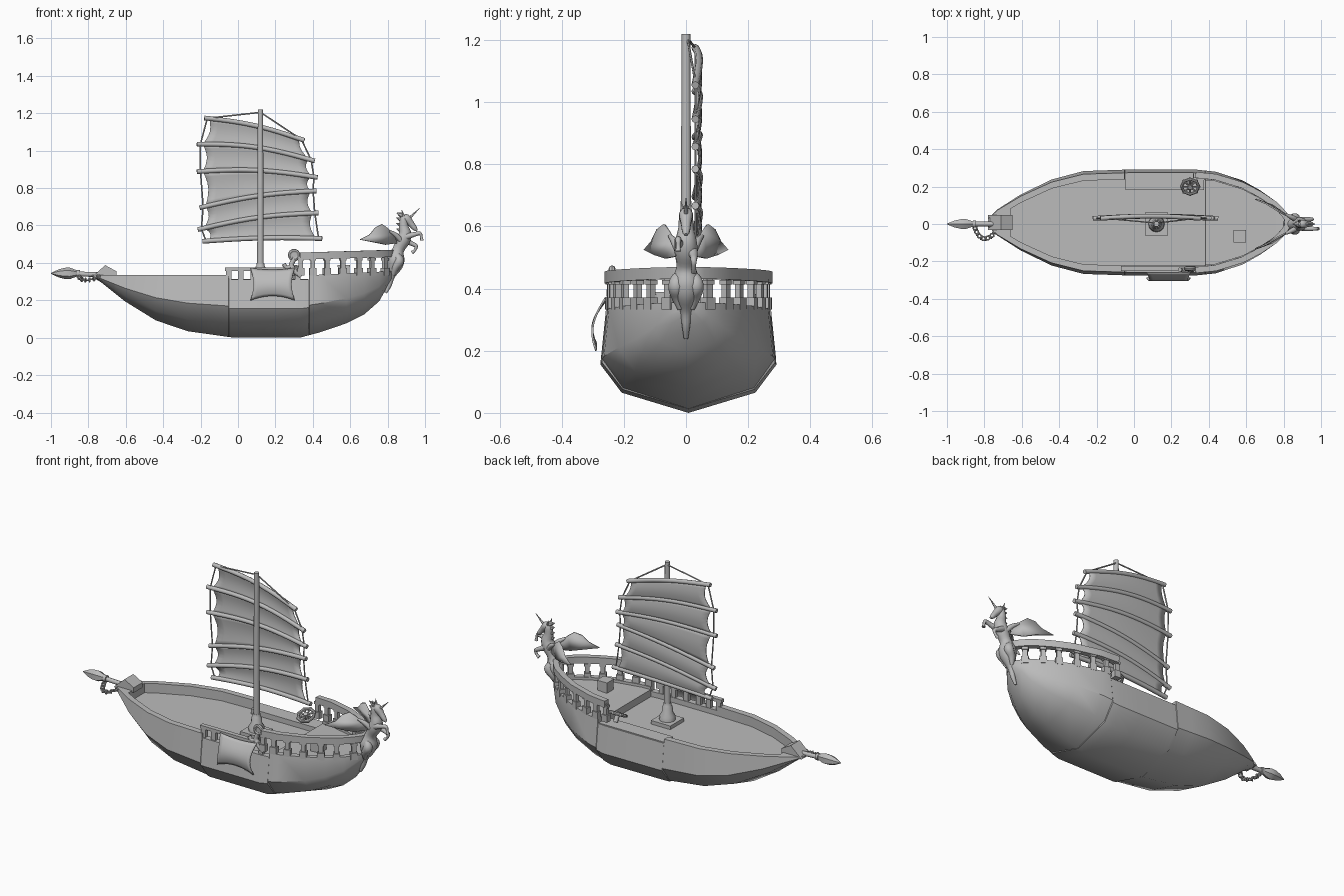
import bpy, bmesh, math
from mathutils import Vector

cube = bpy.data.objects.get("Cube")
if cube:
    bpy.data.objects.remove(cube)

grey = bpy.data.materials.new("plain grey")
grey.use_nodes = True
grey.diffuse_color = (0.5, 0.5, 0.5, 1)
grey.node_tree.nodes["Principled BSDF"].inputs["Base Color"].default_value = (0.5, 0.5, 0.5, 1)


def finish(obj, name, angle=35):
    obj.name = name
    obj.data.materials.append(grey)
    bpy.ops.object.select_all(action='DESELECT')
    obj.select_set(True)
    bpy.context.view_layer.objects.active = obj
    bpy.ops.object.shade_smooth_by_angle(angle=math.radians(angle))
    return obj


def make(name, verts, faces, angle=35, thick=0):
    mesh = bpy.data.meshes.new(name)
    mesh.from_pydata([tuple(v) for v in verts], [], faces)
    bm = bmesh.new()
    bm.from_mesh(mesh)
    bmesh.ops.recalc_face_normals(bm, faces=bm.faces)
    bm.to_mesh(mesh)
    bm.free()
    obj = bpy.data.objects.new(name, mesh)
    bpy.context.collection.objects.link(obj)
    if thick:
        mod = obj.modifiers.new("thickness", 'SOLIDIFY')
        mod.thickness, mod.offset = thick, 0
    return finish(obj, name, angle)


def loft(name, rings, angle=35):
    n = len(rings[0])
    verts = [v for r in rings for v in r]
    faces = [(i * n + j, i * n + (j + 1) % n, (i + 1) * n + (j + 1) % n, (i + 1) * n + j)
             for i in range(len(rings) - 1) for j in range(n)]
    faces += [tuple(range(n)), tuple(range(len(verts) - n, len(verts)))]
    return make(name, verts, faces, angle)


def sweep(name, pts, sizes, ref=(0, 1, 0), section=None, n=8, angle=50):
    """Carry a section along a path, scaled by one size or a size per point."""
    pts, ref = [Vector(p) for p in pts], Vector(ref)
    if not isinstance(sizes, (list, tuple)):
        sizes = [sizes] * len(pts)
    section = section or [(math.cos(math.tau * k / n), math.sin(math.tau * k / n)) for k in range(n)]
    rings = []
    for i, p in enumerate(pts):
        t = (pts[min(i + 1, len(pts) - 1)] - pts[max(i - 1, 0)]).normalized()
        side = t.cross(ref).normalized()
        up = side.cross(t)
        rings.append([p + (side * a + up * b) * sizes[i] for a, b in section])
    return loft(name, rings, angle)


def smooth(pts, steps=4):
    """Catmull-Rom refinement of tuples of any length."""
    out = []
    for i in range(len(pts) - 1):
        a, b, c, d = pts[max(i - 1, 0)], pts[i], pts[i + 1], pts[min(i + 2, len(pts) - 1)]
        for s in range(steps):
            t = s / steps
            out.append(tuple(q + t * (r - p) / 2 + t * t * (p - 2.5 * q + 2 * r - s2 / 2)
                             + t ** 3 * (1.5 * (q - r) + (s2 - p) / 2)
                             for p, q, r, s2 in zip(a, b, c, d)))
    return out + [pts[-1]]


def limb(name, pts, n=10):
    p = smooth(pts)
    return sweep(name, [q[:3] for q in p], [max(q[3], 0.001) for q in p], n=n)


def box(name, x, y, z, sx, sy, sz, turn=0):
    bpy.ops.mesh.primitive_cube_add(size=1, location=(x, y, z), rotation=(0, 0, turn))
    obj = bpy.context.object
    obj.scale = (sx, sy, sz)
    return finish(obj, name)


def ring(name, loc, rot, big, small, sides=16):
    bpy.ops.mesh.primitive_torus_add(location=loc, rotation=rot, major_radius=big, minor_radius=small,
                                     major_segments=sides, minor_segments=8)
    return finish(bpy.context.object, name)


# Hull: stations of x, half beam, keel height
MID = 0.008
table = [(-.78, .02, .325), (-.73, .07, .295), (-.605, .15, .195), (-.44, .23, .093), (-.27, .275, .035),
         (-.035, .283, .002), (.33, .283, 0), (.435, .272, .028), (.58, .225, .077), (.675, .172, .125),
         (.755, .115, .195), (.8, .065, .275), (.83, .015, .32)]


def at(x, col):
    for a, b in zip(table, table[1:]):
        if x <= b[0]:
            return a[col] + (b[col] - a[col]) * (x - a[0]) / (b[0] - a[0])
    return table[-1][col]


def rim(x):
    if -.05 < x < .38:
        return .31
    return .335 + max(0, x - .4) * .05


rings = []
for x in sorted([r[0] for r in table] + [-.661, -.66, -.051, -.049, .379, .381, .2, -.15]):
    w, k, top = at(x, 1), at(x, 2), rim(x)
    h = top - k
    deck = top if x < -.6605 or x > .82 else (.28 if x < .38 else top - .015)
    inner = max(.94 * w - .035, .4 * w)
    half = [(.76 * w, k + .21 * h), (w, k + .5 * h), (.94 * w, top), (inner, top), (inner, deck)]
    prof = [(0, k)] + half + [(-y, z) for y, z in reversed(half)]
    rings.append([(x, MID + y, z) for y, z in prof])
loft("hull", rings, 38)

# Boarding platform and low side rail in the bulwark gaps
box("boarding_platform", .165, .225, .298, .42, .085, .03)
box("side_rail", .13, -.238, .367, .4, .026, .018)
for x in (-.05, .015, .08, .16, .24, .32):
    box("side_rail_post", x, -.238, .325, .028, .024, .075)

# Curved balustrade on the raised deck
xs = [.33, .39, .435, .5, .58, .63, .675, .72, .755, .785, .805, .82]
edge = [(x, .94 * at(x, 1) - .012) for x in xs]
path = [(x, MID - y, .436 + (x - .33) * .03) for x, y in edge]
path += [(x, MID + y, .436 + (x - .33) * .03) for x, y in reversed(edge)]
sweep("balustrade_rail", path, 1, (0, 0, 1), [(-.016, -.019), (.016, -.019), (.016, .019), (-.016, .019)])
for x in (.335, .4, .475, .56, .645, .715, .785):
    for s in (-1, 1):
        y = .94 * at(x, 1) - .014
        slope = (at(x + .01, 1) - at(x - .01, 1)) / .02
        turn = s * math.atan(slope)
        for part, z, size, tall in (("foot", .352, .038, .04), ("post", .39, .024, .09), ("cap", .42, .034, .014)):
            box("balustrade_" + part, x, MID + s * y, z, size, size * .8, tall, turn)

# Scrolled ornament where the balustrade ends
ring("scroll_ring", (.3, -.238, .442), (math.pi / 2, 0, 0), .022, .011)
box("scroll_hub", .3, -.238, .442, .026, .014, .026)
limb("scroll_stem", [(.3, -.24, .42, .012), (.285, -.24, .385, .014), (.31, -.245, .35, .013), (.335, -.245, .325, .008)])
limb("scroll_curl", [(.29, -.24, .385, .012), (.26, -.245, .375, .01), (.245, -.245, .395, .012)])

# Cloth hung over the side
N = 10
verts, faces = [], []
for j in range(N + 1):
    v = j / N
    for i in range(N + 1):
        u = i / N * 2 - 1
        x = .185 + u * (.118 - .016 * math.sin(math.pi * v))
        z = .372 - v * (.148 + .024 * u * u) - .01 * (1 - u * u) * (1 - v)
        verts.append((x, -.258 - .036 * math.sin(math.pi * min(1, v * .82)) - .012 * v, z))
for j in range(N):
    for i in range(N):
        a = j * (N + 1) + i
        faces.append((a, a + 1, a + N + 2, a + N + 1))
make("side_cloth", verts, faces, 60, .006)

# Mast and step
box("mast_plate", .12, 0, .29, .125, .125, .022)
sweep("mast_foot", [(.12, 0, z) for z in (.295, .325, .345, .375, .385, .4)],
      [.044, .042, .03, .028, .022, .02], n=12, angle=30)
sweep("mast", [(.12, 0, .3), (.12, 0, 1.22)], [.018, .014], n=12)

# Fan-shaped sail: left x, left z, right x, right z, arch of each batten
battens = [(-.18, 1.175, .355, 1.055, .02), (-.22, 1.035, .41, .945, .028), (-.22, .888, .425, .857, .022),
           (-.205, .695, .42, .785, .018), (-.215, .578, .43, .667, .02), (-.19, .515, .45, .53, .01)]
SY = .03


def on_batten(b, u, y=SY):
    return Vector((b[0] + (b[2] - b[0]) * u, y + .012 * math.sin(math.pi * u),
                   b[1] + (b[3] - b[1]) * u + b[4] * math.sin(math.pi * u)))


U, V = 12, 6
verts, faces = [], []
for a, b in zip(battens, battens[1:]):
    base = len(verts)
    for j in range(V + 1):
        v = j / V
        inset = .05 + .035 * math.sin(math.pi * v)
        for i in range(U + 1):
            u = inset + (1 - 2 * inset) * i / U
            p = on_batten(a, u).lerp(on_batten(b, u), v)
            p.y += .008 * math.sin(math.pi * v)
            verts.append(p)
    for j in range(V):
        for i in range(U):
            k = base + j * (U + 1) + i
            faces.append((k, k + 1, k + U + 2, k + U + 1))
make("sail", verts, faces, 50, .004)
for b in battens:
    sweep("sail_batten", [on_batten(b, i / 12) for i in range(13)], .0125)
for u in (.03, .97):
    for a, b in zip(battens, battens[1:]):
        sweep("edge_rope", [on_batten(a, u), on_batten(b, u)], .004, n=6)
    sweep("top_rope", [(.12, .005, 1.205), on_batten(battens[0], u)], .004, n=6)

# Tilted steering wheel and small chest
tilt = math.radians(28)
hub = Vector((.3, .2, .36))
ring("wheel_rim", hub, (tilt, 0, 0), .046, .009, 8)
for k in range(4):
    a = math.pi * k / 4
    d = Vector((math.cos(a), math.sin(a) * math.cos(tilt), math.sin(a) * math.sin(tilt))) * .055
    sweep("wheel_spoke", [hub - d, hub + d], .005, ref=(0, -math.sin(tilt), math.cos(tilt)), n=6)
axis = Vector((0, -math.sin(tilt), math.cos(tilt)))
sweep("wheel_hub", [hub - axis * .045, hub + axis * .012], .013, ref=(1, 0, 0))
box("chest", .565, -.065, .352, .06, .06, .06)
box("chest_lid", .565, -.065, .384, .066, .066, .01)

# Spear sprit, its block and chain
loft("sprit_block", [[(-.78, y, .325), (-.71, y, .388), (-.65, y, .355), (-.65, y, .325)] for y in (-.033, .049)])
sweep("sprit", [(-.89, 0, .342), (-.68, 0, .335)], .013)
sweep("sprit_collar", [(-.86, 0, .342), (-.845, 0, .342)], .02)
sweep("spear_head", [(x, 0, .344) for x in (-1, -.96, -.925, -.9, -.87, -.85)],
      [.002, .021, .03, .031, .02, .012], n=6, angle=25)
chain = smooth([(-.85, -.02, .325), (-.835, -.055, .312), (-.805, -.078, .308), (-.77, -.07, .315), (-.74, -.04, .33)], 3)
for k, p in enumerate(chain):
    ring("chain_link", p, (k % 2 * math.pi / 2, 0, k * .25), .01, .004, 10)

# Winged horned horse figurehead
limb("horse_body", [(.79, 0, .24, .007), (.808, 0, .28, .013), (.82, 0, .33, .02), (.838, 0, .385, .042),
                    (.845, 0, .425, .046), (.857, 0, .47, .031), (.882, 0, .52, .037), (.893, 0, .555, .034),
                    (.886, 0, .595, .025), (.888, 0, .635, .022), (.898, 0, .65, .014)], 12)
limb("horse_head", [(.88, 0, .645, .012), (.9, 0, .638, .023), (.925, 0, .61, .017), (.945, 0, .585, .013),
                    (.957, 0, .573, .006)])
sweep("horn", [(.912, 0, .635), (.97, 0, .692)], [.008, .001])
for z in (.57, .6, .63, .655):
    sweep("mane_tuft", [(.877, 0, z), (.846, 0, z + .012)], [.016, .001], n=6)
for s in (-1, 1):
    sweep("ear", [(.885, s * .012, .65), (.876, s * .016, .682)], [.008, .001], n=6)
    limb("haunch", [(.85, s * .026, .44, .018), (.862, s * .032, .41, .026), (.842, s * .028, .375, .02),
                    (.83, s * .018, .335, .01)])
    make("wing", [(.85, s * .025, .505), (.835, s * .035, .55), (.8, s * .055, .585), (.77, s * .07, .607),
                  (.735, s * .092, .59), (.705, s * .11, .552), (.65, s * .133, .525), (.74, s * .1, .508),
                  (.79, s * .065, .497)], [tuple(range(9))], 35, .008)
    limb("wing_arm", [(.875, s * .02, .515, .014), (.845, s * .035, .548, .013), (.81, s * .052, .57, .006)])
limb("raised_foreleg", [(.9, -.02, .54, .018), (.935, -.025, .55, .013), (.972, -.025, .558, .01),
                        (.98, -.025, .538, .007), (.983, -.025, .52, .01)])
limb("bent_foreleg", [(.895, .02, .52, .018), (.925, .025, .505, .013), (.952, .025, .49, .01),
                      (.945, .025, .467, .007), (.93, .025, .455, .01)])
